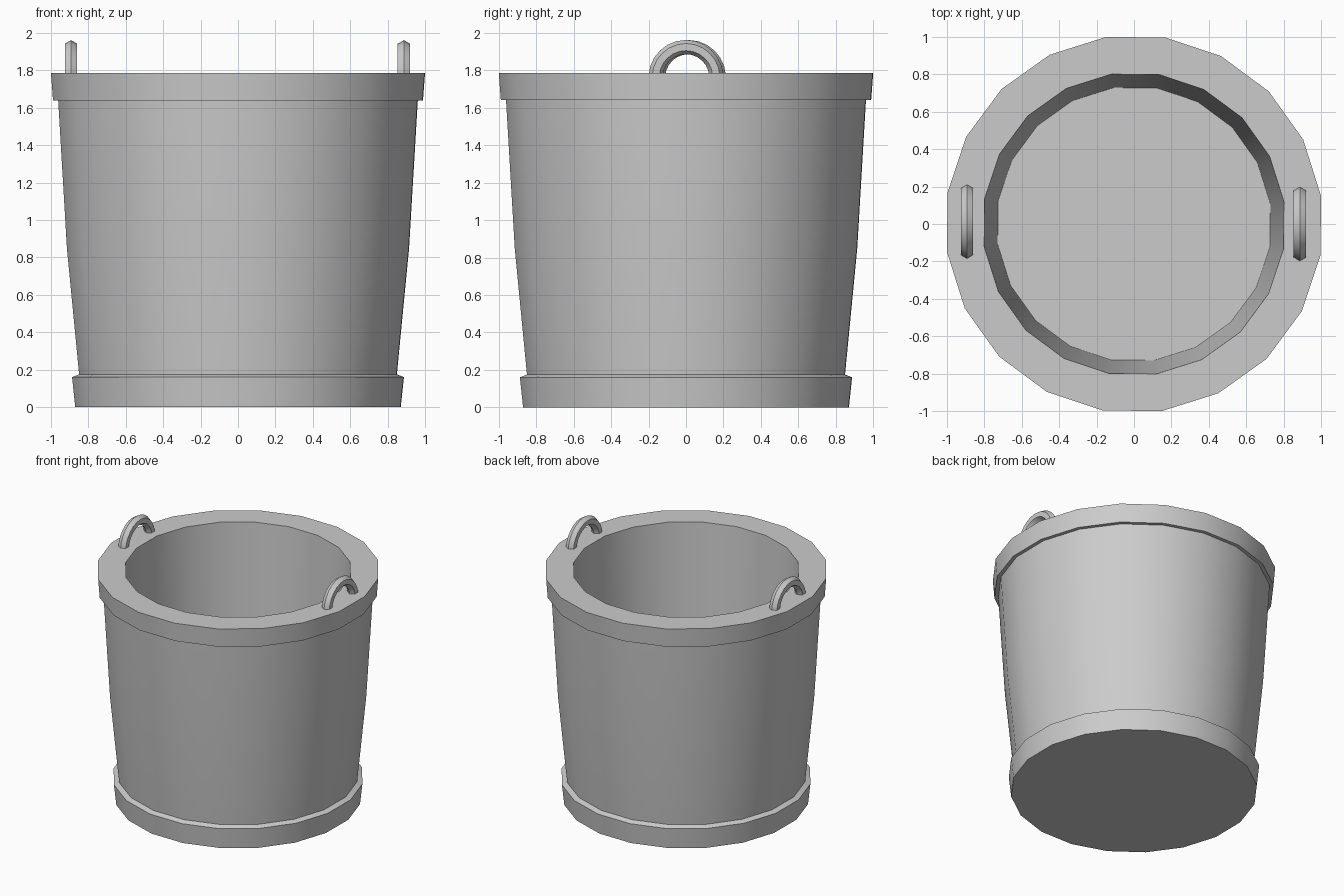
import bpy, bmesh
from math import cos, sin, pi, radians

if "Cube" in bpy.data.objects:
    bpy.data.objects.remove(bpy.data.objects["Cube"])

SIDES = 20
TURN = radians(8.5)


def finish(bm, name):
    bmesh.ops.recalc_face_normals(bm, faces=bm.faces)
    mesh = bpy.data.meshes.new(name)
    bm.to_mesh(mesh)
    bm.free()
    ob = bpy.data.objects.new(name, mesh)
    bpy.context.collection.objects.link(ob)
    bpy.ops.object.select_all(action='DESELECT')
    ob.select_set(True)
    bpy.context.view_layer.objects.active = ob
    bpy.ops.object.shade_smooth_by_angle(angle=radians(30))
    return ob


def skin(bm, rings, loop=True):
    # Bridge successive closed rings with quads and cap both ends
    for a, b in zip(rings, rings[1:]):
        n = len(a)
        for i in range(n):
            j = (i + 1) % n
            bm.faces.new((a[i], a[j], b[j], b[i]))
    bm.faces.new(rings[0])
    bm.faces.new(rings[-1])


# Bucket: base band, tapered wall, rim, inside wall and floor in one profile
profile = [(0.88, 0), (0.897, 0.16), (0.859, 0.175), (0.925, 0.85),
           (0.972, 1.64), (1.0, 1.64), (1.011, 1.785), (0.81, 1.785),
           (0.737, 0.35)]
bm = bmesh.new()
rings = [[bm.verts.new((r * cos(TURN + 2 * pi * i / SIDES),
                        r * sin(TURN + 2 * pi * i / SIDES), z))
          for i in range(SIDES)] for r, z in profile]
skin(bm, rings)
finish(bm, "bucket")


# Handle lugs: half rings with a hexagonal section, set into the rim
def lug(name, x, y):
    bm = bmesh.new()
    arc = [-0.2 + (pi + 0.4) * i / 14 for i in range(15)]
    rings = []
    for a in arc:
        ring = []
        for k in range(6):
            t = k * pi / 3
            r = 0.162 + 0.038 * cos(t)
            ring.append(bm.verts.new((x + 0.038 * sin(t), y + r * cos(a),
                                      1.762 + r * sin(a))))
        rings.append(ring)
    skin(bm, rings)
    finish(bm, name)


lug("left_handle_lug", -0.893, 0.013)
lug("right_handle_lug", 0.887, 0.0)
